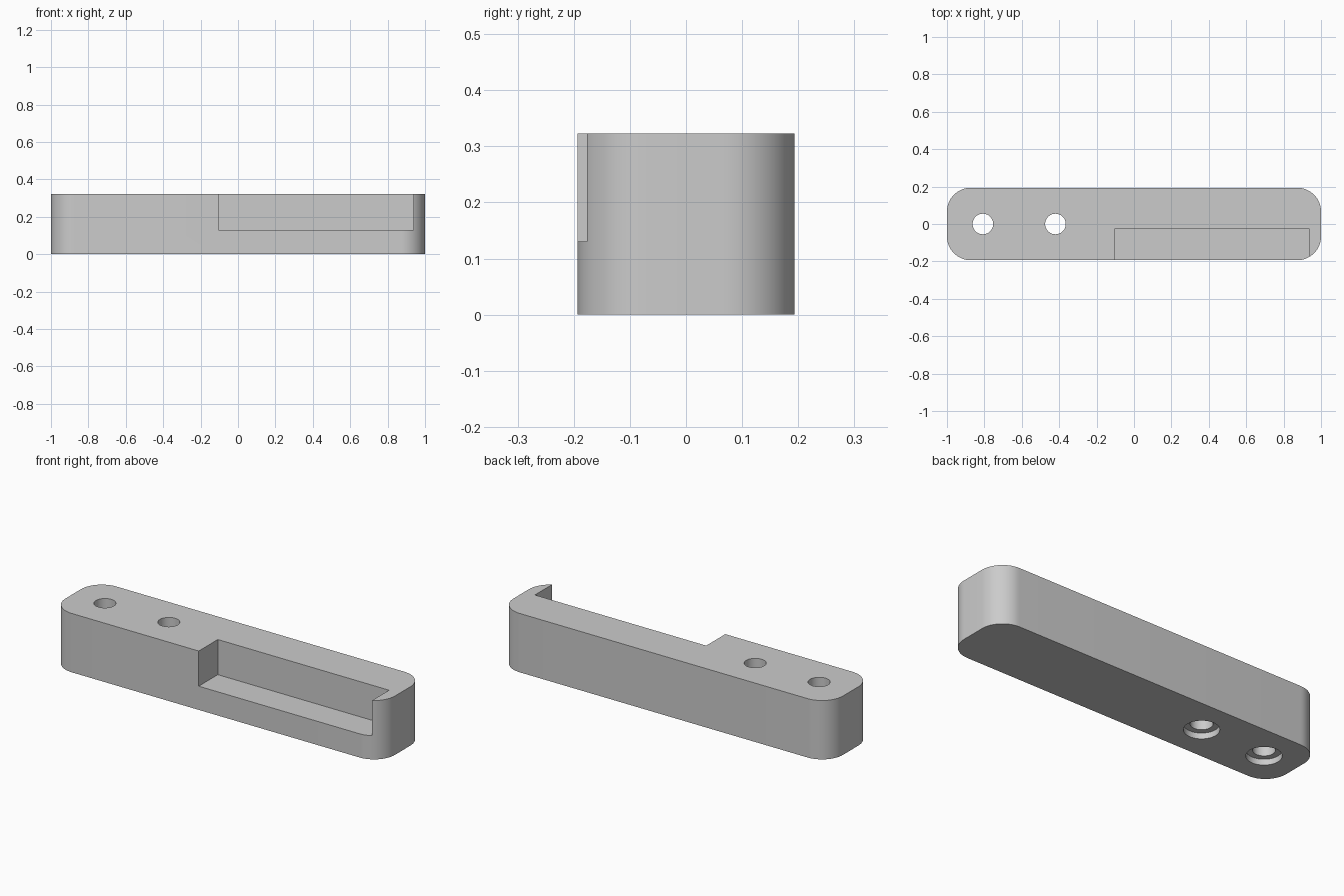
import bpy, bmesh, math

L, W, H, R = 1.0, 0.1935, 0.323, 0.127   # half length, half width, height, corner radius

cube = bpy.data.objects.get("Cube")
if cube:
    bpy.data.objects.remove(cube, do_unlink=True)

grey = bpy.data.materials.new("light grey")
grey.use_nodes = True
grey.diffuse_color = (0.6, 0.6, 0.6, 1)
grey.node_tree.nodes["Principled BSDF"].inputs["Base Color"].default_value = (0.6, 0.6, 0.6, 1)


def prism(name, outline, z0, z1):
    """Extrude a flat outline from z0 to z1."""
    bm = bmesh.new()
    face = bm.faces.new([bm.verts.new((x, y, z0)) for x, y in outline])
    top = bmesh.ops.extrude_face_region(bm, geom=[face])
    verts = [v for v in top["geom"] if isinstance(v, bmesh.types.BMVert)]
    bmesh.ops.translate(bm, verts=verts, vec=(0, 0, z1 - z0))
    bmesh.ops.recalc_face_normals(bm, faces=bm.faces)
    mesh = bpy.data.meshes.new(name)
    bm.to_mesh(mesh)
    bm.free()
    mesh.materials.append(grey)
    obj = bpy.data.objects.new(name, mesh)
    bpy.context.collection.objects.link(obj)
    return obj


def arc(cx, cy, r, start, sweep, n):
    return [(cx + r * math.cos(start + sweep * i / n), cy + r * math.sin(start + sweep * i / n))
            for i in range(n + 1)]


def circle(cx, r):
    return arc(cx, 0, r, 0, math.tau, 48)[:-1]


# Bar with rounded vertical corners
outline = []
for k, (sx, sy) in enumerate([(1, 1), (-1, 1), (-1, -1), (1, -1)]):
    outline += arc(sx * (L - R), sy * (W - R), R, k * math.pi / 2, math.pi / 2, 16)
bar = prism("bar", outline, 0, H)

# Front pocket, then screw holes with counterbores underneath
x0, x1, y1 = -0.103, 0.937, -0.028
cutters = [prism("pocket_cutter", [(x0, -0.3), (x1, -0.3), (x1, y1), (x0, y1)], 0.13, 0.5)]
for x in (-0.808, -0.42):
    cutters.append(prism("hole_cutter", circle(x, 0.055), -0.1, 0.5))
    cutters.append(prism("counterbore_cutter", circle(x, 0.087), -0.1, 0.032))

bpy.context.view_layer.objects.active = bar
for cutter in cutters:
    cut = bar.modifiers.new(cutter.name, "BOOLEAN")
    cut.operation = "DIFFERENCE"
    cut.solver = "EXACT"
    cut.object = cutter
    bpy.ops.object.modifier_apply(modifier=cut.name)
    bpy.data.objects.remove(cutter, do_unlink=True)

# Smooth rounded walls, sharp edges kept
bpy.ops.object.select_all(action="DESELECT")
bar.select_set(True)
bpy.ops.object.shade_smooth_by_angle(angle=math.radians(30))
